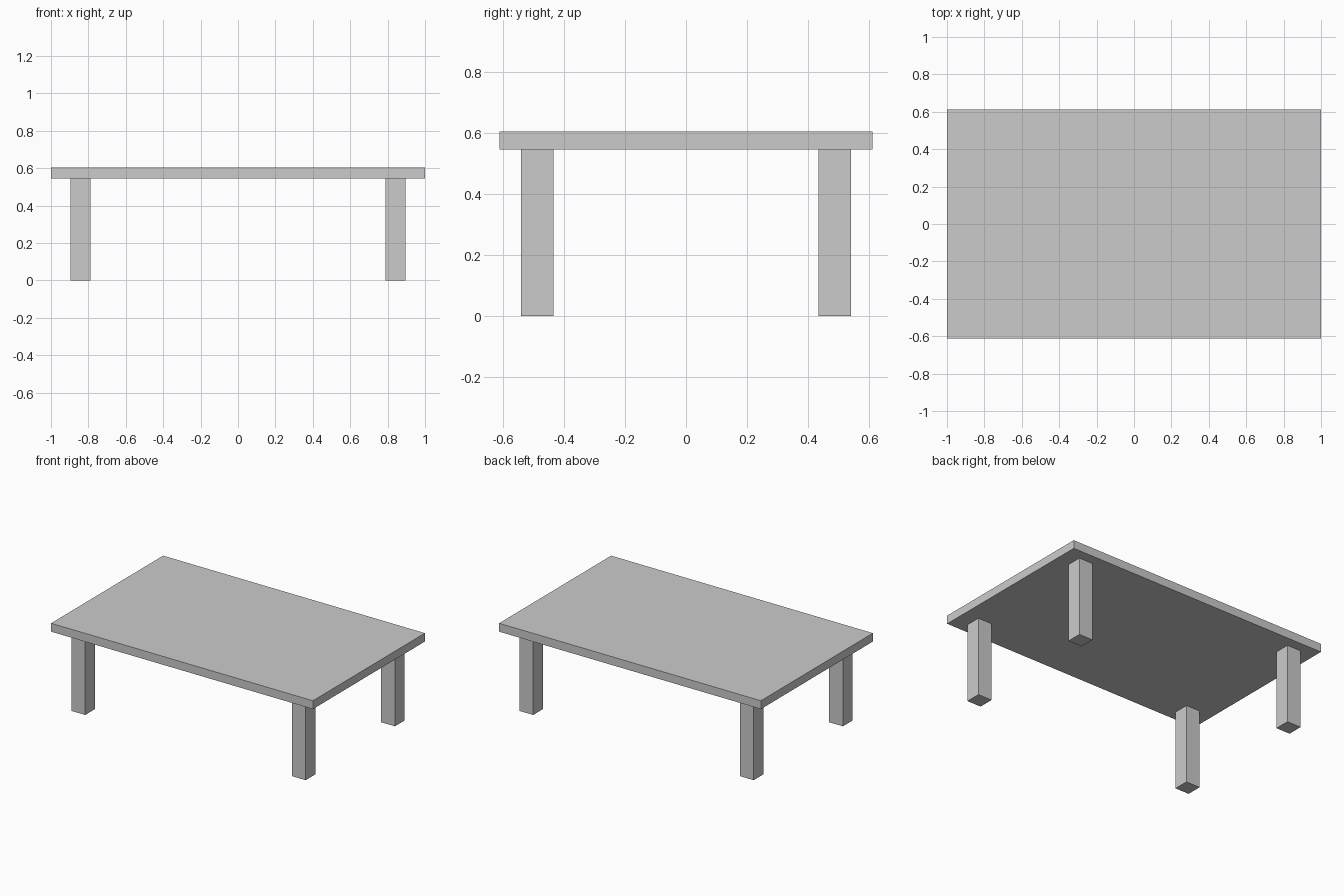
import bpy

if "Cube" in bpy.data.objects:
    bpy.data.objects.remove(bpy.data.objects["Cube"])


def box(name, lo, hi):
    """Axis-aligned box between two corners."""
    centre = [(a + b) / 2 for a, b in zip(lo, hi)]
    bpy.ops.mesh.primitive_cube_add(size=1, location=centre)
    obj = bpy.context.object
    obj.name = name
    obj.scale = [b - a for a, b in zip(lo, hi)]
    bpy.ops.object.transform_apply(location=False, rotation=False, scale=True)
    return obj


TOP_Z, UNDER_Z = 0.604, 0.546
LEG_X, LEG_Y, HALF = 0.842, 0.487, 0.053

# Table top slab
box("table_top", (-1, -0.611, UNDER_Z), (1, 0.611, TOP_Z))

# Four square legs, inset from the corners
for side, sx in (("left", -1), ("right", 1)):
    for end, sy in (("front", -1), ("back", 1)):
        x, y = sx * LEG_X, sy * LEG_Y
        box(f"{end}_{side}_leg", (x - HALF, y - HALF, 0), (x + HALF, y + HALF, UNDER_Z))
